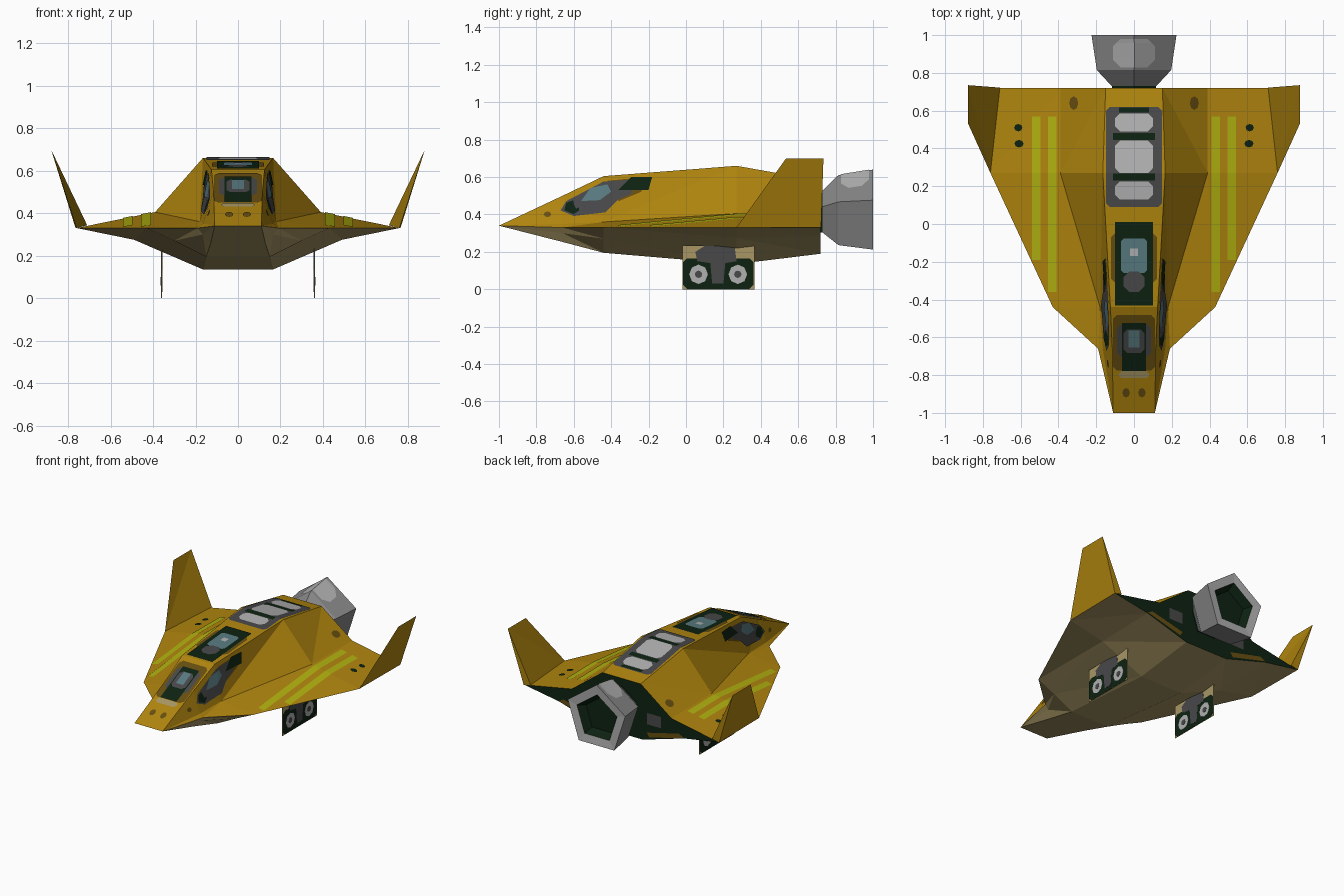
import bpy, bmesh, math
from mathutils import Vector
from mathutils.bvhtree import BVHTree

if "Cube" in bpy.data.objects:
    bpy.data.objects.remove(bpy.data.objects["Cube"])


def make_mat(name, rgb):
    lin = [((c / 255 + 0.055) / 1.055) ** 2.4 if c > 10 else c / 255 / 12.92 for c in rgb]
    m = bpy.data.materials.new(name)
    m.diffuse_color = (*lin, 1)
    m.use_nodes = True
    m.node_tree.nodes["Principled BSDF"].inputs["Base Color"].default_value = m.diffuse_color
    return m


HULL = make_mat("amber hull", (176, 133, 14))
TAN = make_mat("tan belly", (168, 150, 100))
BLACK = make_mat("green black", (13, 34, 17))
DARK = make_mat("dark grey", (72, 72, 74))
MID = make_mat("mid grey", (136, 136, 136))
LIGHT = make_mat("light grey", (176, 176, 176))
GLASS = make_mat("blue glass", (88, 122, 128))
BROWN = make_mat("dark brown", (104, 78, 16))
STRIPE = make_mat("yellow stripe", (176, 176, 16))


def add_object(name, bm, mats):
    me = bpy.data.meshes.new(name)
    bm.to_mesh(me)
    for m in mats:
        me.materials.append(m)
    ob = bpy.data.objects.new(name, me)
    bpy.context.collection.objects.link(ob)
    return ob


# Hull: half cross-sections (roof, shoulder, wing edge, lower chine, keel) lofted front to back
SECTIONS = [
    (-1.00, [(.11, .34), (.11, .34), (.11, .34), (.11, .34), (.11, .34)]),
    (-0.66, [(.115, .50), (.165, .35), (.19, .33), (.165, .30), (.13, .253)]),
    (-0.44, [(.125, .605), (.18, .36), (.43, .33), (.30, .27), (.15, .195)]),
    (0.27, [(.165, .66), (.39, .405), (.76, .33), (.49, .275), (.165, .135)]),
    (0.72, [(.15, .58), (.39, .40), (.76, .33), (.49, .285), (.165, .19)]),
]
bm = bmesh.new()
rings = []
for y, half in SECTIONS:
    loop = half + [(-x, z) for x, z in reversed(half)]
    rings.append([bm.verts.new((x, y, z)) for x, z in loop])
n = len(rings[0])
for a, b in zip(rings, rings[1:]):
    for i in range(n):
        j = (i + 1) % n
        f = bm.faces.new((a[i], a[j], b[j], b[i]))
        f.material_index = 1 if 2 <= i <= 6 else 0
bm.faces.new(rings[-1]).material_index = 2
bmesh.ops.remove_doubles(bm, verts=bm.verts, dist=0.0005)
bmesh.ops.triangulate(bm, faces=bm.faces)
bmesh.ops.recalc_face_normals(bm, faces=bm.faces)
hull_tree = BVHTree.FromBMesh(bm)
add_object("hull", bm, [HULL, TAN, BLACK])

# Winglets
for s, side in ((1, "right"), (-1, "left")):
    bm = bmesh.new()
    a, b, c, d, e = [bm.verts.new((s * x, y, z)) for x, y, z in (
        (.76, .27, .33), (.765, .722, .33), (.71, .722, .343), (.88, .535, .70), (.88, .735, .70))]
    for f in ((a, b, e, d), (a, d, e, c), (b, c, e), (a, c, b)):
        bm.faces.new(f)
    bmesh.ops.recalc_face_normals(bm, faces=bm.faces)
    add_object(side + "_winglet", bm, [HULL])

# Five-sided engine nozzle: collar, flare, rim, recessed throat
bm = bmesh.new()
rings = []
for y, r in ((.70, .118), (.73, .124), (.815, .207), (1.0, .2365), (.995, .165), (.94, .13)):
    rings.append([bm.verts.new((r * math.sin(k * math.tau / 5), y, .4035 + r * math.cos(k * math.tau / 5)))
                  for k in range(5)])
for k, (a, b) in enumerate(zip(rings, rings[1:])):
    for i in range(5):
        j = (i + 1) % 5
        bm.faces.new((a[i], a[j], b[j], b[i])).material_index = (2, 0, 0, 1, 2)[k]
bm.faces.new(rings[-1]).material_index = 2
bm.faces.new(rings[0])
bmesh.ops.recalc_face_normals(bm, faces=bm.faces)
nozzle_tree = BVHTree.FromBMesh(bm)
add_object("engine_nozzle", bm, [MID, LIGHT, BLACK])


# Painted plate: 2D outline cut into cells and dropped on a surface along one axis
def plate(name, mat, pts, view="top", layer=1, tree=hull_tree):
    place, ray = {
        "top": (lambda a, b: (a, b, 3), Vector((0, 0, -1))),
        "right": (lambda a, b: (3, a, b), Vector((-1, 0, 0))),
        "left": (lambda a, b: (-3, a, b), Vector((1, 0, 0))),
        "back": (lambda a, b: (a, 3, b), Vector((0, -1, 0))),
    }[view]
    bm = bmesh.new()
    bm.faces.new([bm.verts.new(place(a, b)) for a, b in pts])
    cuts = [(1, y) for y in (-.66, -.44, .27)] + [(1, -.96 + .08 * k) for k in range(25)]
    cuts += [(0, x) for x in (0, .39, -.39)]
    for axis, v in cuts:
        no = Vector((axis == 0, axis == 1, 0))
        bmesh.ops.bisect_plane(bm, geom=bm.verts[:] + bm.edges[:] + bm.faces[:],
                               plane_co=no * v, plane_no=no)
    missed = []
    for v in bm.verts:
        hit, no, _, _ = tree.ray_cast(v.co, ray)
        if hit is None:
            missed.append(v)
        else:
            v.co = hit + no * (.0018 + .0018 * layer)
    bmesh.ops.delete(bm, geom=missed, context='VERTS')
    bm.normal_update()
    for f in bm.faces:
        if f.normal.dot(ray) > 0:
            f.normal_flip()
    add_object(name, bm, [mat])


def rect(x0, x1, y0, y1, c=0.0):
    if not c:
        return [(x0, y0), (x1, y0), (x1, y1), (x0, y1)]
    return [(x0 + c, y0), (x1 - c, y0), (x1, y0 + c), (x1, y1 - c),
            (x1 - c, y1), (x0 + c, y1), (x0, y1 - c), (x0, y0 + c)]


def dot(x, y, rx, ry):
    return [(x + rx * math.cos(k * math.tau / 8), y + ry * math.sin(k * math.tau / 8)) for k in range(8)]


# Roof engine vents
plate("vent_frame", DARK, rect(-.148, .148, .09, .62, .02))
for k, (y0, y1) in enumerate(((.13, .225), (.27, .44), (.49, .585))):
    plate(f"vent_panel_{k}", LIGHT, rect(-.1, .1, y0, y1, .025), layer=2)
for k, y in enumerate((.23, .445)):
    plate(f"vent_bar_{k}", BLACK, rect(-.11, .11, y, y + .037), layer=2)
plate("vent_top_bar", BLACK, rect(-.08, .08, .59, .615), layer=2)

# Roof window
plate("roof_window_border", BROWN, rect(-.122, .122, -.31, -.05, .02))
plate("roof_window_frame", BLACK, rect(-.1, .1, -.43, .01), layer=2)
plate("roof_window_lower", DARK, rect(-.055, .055, -.36, -.25, .03), layer=3)
plate("roof_window_glass", GLASS, rect(-.068, .068, -.26, -.075, .015), layer=3)
plate("roof_window_glint", LIGHT, rect(-.02, .02, -.17, -.13), layer=4)

# Front window
plate("front_window_border", BROWN, rect(-.11, .11, -.775, -.48, .02))
plate("front_window_frame", DARK, rect(-.09, .09, -.70, -.53, .02), layer=2)
plate("front_window_pane", BLACK, rect(-.063, .063, -.775, -.52), layer=3)
plate("front_window_sill", DARK, rect(-.055, .055, -.68, -.555, .02), layer=4)
plate("front_window_glass", GLASS, rect(-.028, .028, -.65, -.56), layer=5)
plate("nose_patch", TAN, rect(-.08, .08, -.815, -.777, .015))

for s, side in ((1, "right"), (-1, "left")):
    # Side window
    plate(side + "_window_border", BROWN, [(-.42, .58), (-.36, .47), (-.24, .52), (-.2, .6)], side)
    plate(side + "_window_frame", DARK, [(-.67, .42), (-.6, .39), (-.43, .41), (-.36, .48), (-.29, .51),
                                         (-.29, .585), (-.44, .575), (-.64, .47)], side, 2)
    plate(side + "_window_rear", BLACK, [(-.36, .53), (-.2, .53), (-.18, .6), (-.29, .6)], side, 3)
    plate(side + "_window_front", BLACK, [(-.65, .42), (-.6, .4), (-.54, .44), (-.6, .475), (-.64, .46)], side, 3)
    plate(side + "_window_glass", GLASS, [(-.56, .47), (-.46, .475), (-.4, .52), (-.42, .56), (-.51, .54)], side, 3)
    plate(side + "_nose_port", BROWN, dot(-.74, .4, .02, .015), side)
    # Wing stripes and ports
    plate(side + "_inner_stripe", STRIPE, rect(s * .41, s * .455, -.36, .57))
    plate(side + "_outer_stripe", STRIPE, rect(s * .495, s * .54, -.19, .57))
    plate(side + "_rear_port", BROWN, dot(s * .317, .64, .024, .036))
    plate(side + "_wing_port_a", BLACK, dot(s * .612, .51, .022, .02))
    plate(side + "_wing_port_b", BLACK, dot(s * .608, .425, .024, .02))
    plate(side + "_nose_dot", BROWN, dot(s * .042, -.892, .02, .025))
    # Rear bulkhead panels
    plate(side + "_rear_panel", DARK, rect(s * .2, s * .31, .31, .39, s * .0), "back")
    plate(side + "_rear_trim", BROWN, [(s * .22, .22), (s * .49, .29), (s * .45, .31), (s * .2, .25)], "back")

plate("nozzle_highlight", LIGHT, rect(-.11, .11, .83, .98, .04), tree=nozzle_tree)


# Flat landing gear plates with wheel pairs
def slab(name, mat, x, thick, pts):
    bm = bmesh.new()
    f = bm.faces.new([bm.verts.new((x - thick / 2, y, z)) for y, z in pts])
    out = bmesh.ops.extrude_face_region(bm, geom=[f])
    for v in out["geom"]:
        if isinstance(v, bmesh.types.BMVert):
            v.co.x += thick
    bmesh.ops.recalc_face_normals(bm, faces=bm.faces)
    add_object(name, bm, [mat])


for x, side in ((.36, "right"), (-.36, "left")):
    slab(side + "_gear_plate", TAN, x, .003, rect(-.02, .365, 0, .235))
    slab(side + "_gear_bogie", BLACK, x, .005, rect(-.015, .36, .002, .165, .02))
    slab(side + "_gear_strut", DARK, x, .007, [(.14, .03), (.2, .03), (.21, .14), (.27, .15),
                                              (.26, .232), (.1, .232), (.05, .2), (.06, .15), (.13, .14)])
    for k, y in enumerate((.067, .277)):
        slab(f"{side}_wheel_{k}", LIGHT, x, .007, dot(y, .08, .05, .052))
        slab(f"{side}_wheel_hub_{k}", DARK, x, .009, dot(y, .08, .02, .02))
